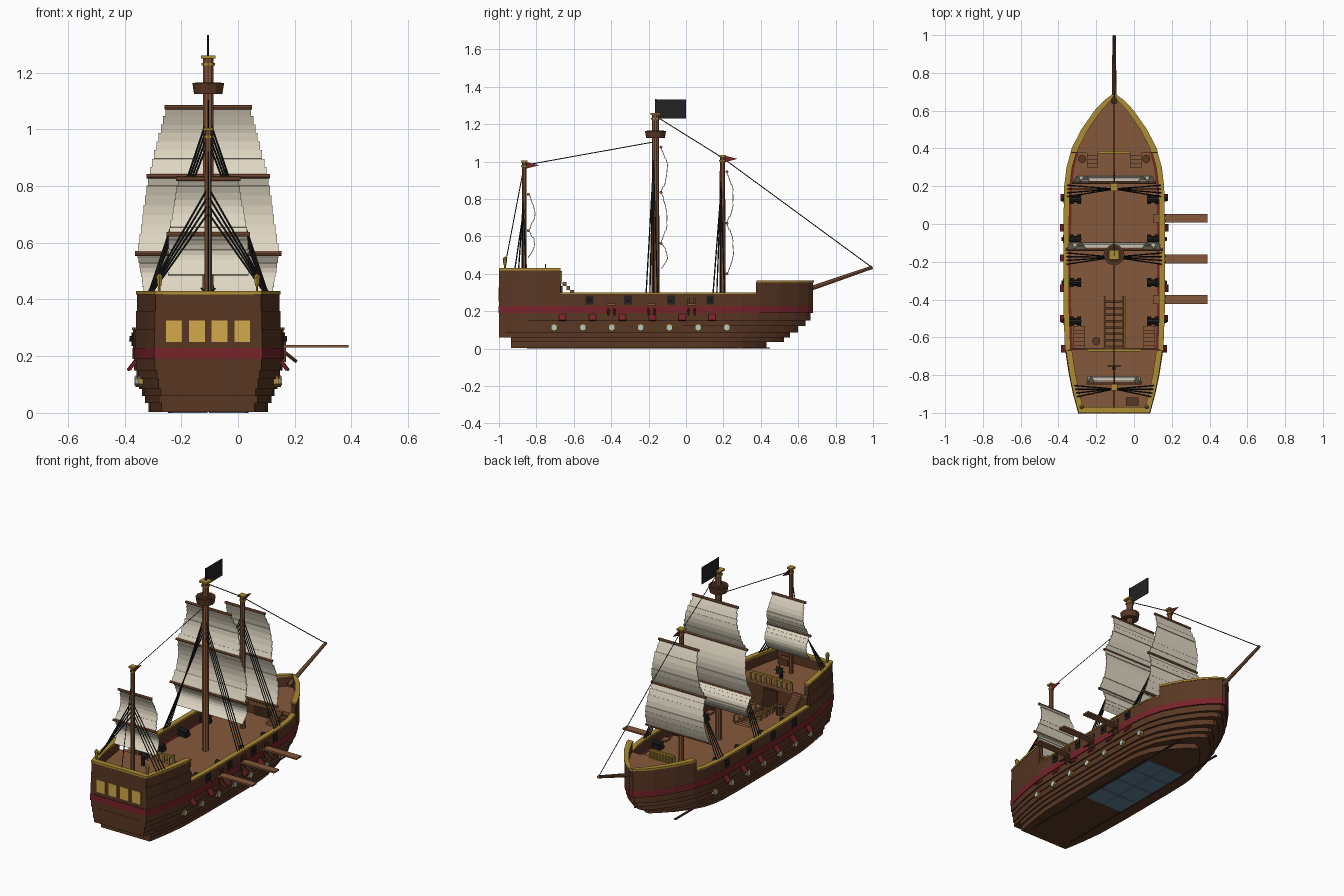
import bpy, bmesh, math
from mathutils import Vector, Matrix

if "Cube" in bpy.data.objects:
    bpy.data.objects.remove(bpy.data.objects["Cube"])

CENTRE_X = -0.105
PROFILE = [(-1, .19), (-.9, .217), (-.8, .238), (-.67, .258), (-.45, .266), (0, .266), (.2, .262),
           (.3, .25), (.4, .222), (.5, .17), (.6, .1), (.65, .052), (.68, .012)]


def material(name, code):
    rgb = [int(code[i:i + 2], 16) / 255 for i in (0, 2, 4)]
    col = [c / 12.92 if c < .04 else ((c + .055) / 1.055) ** 2.4 for c in rgb] + [1]
    m = bpy.data.materials.new(name)
    m.use_nodes = True
    m.diffuse_color = col
    m.node_tree.nodes["Principled BSDF"].inputs["Base Color"].default_value = col
    return m


HULL = material("dark hull wood", "593724")
SHADE = material("shadowed wood", "40281A")
WOOD = material("deck wood", "85583B")
GOLD = material("old gold", "AD8C32")
RED = material("deep red", "78232A")
SAIL = material("cream canvas", "E0D7C3")
BLACK = material("black iron", "222222")
LAMP = material("lit window", "D2A84B")
PALE = material("pale glass", "B4C8CC")
BLUE = material("blue glass", "5F7F92")


def half(y):
    """Half width of the hull at deck height."""
    for (a, p), (b, q) in zip(PROFILE, PROFILE[1:]):
        if y <= b:
            return p + (q - p) * max(0, y - a) / (b - a)
    return PROFILE[-1][1]


def part(name, mat, build, smooth=False):
    bm = bmesh.new()
    build(bm)
    bmesh.ops.recalc_face_normals(bm, faces=bm.faces)
    me = bpy.data.meshes.new(name)
    bm.to_mesh(me)
    bm.free()
    me.materials.append(mat)
    ob = bpy.data.objects.new(name, me)
    ob.location.x = CENTRE_X
    bpy.context.collection.objects.link(ob)
    if smooth:
        bpy.context.view_layer.objects.active = ob
        ob.select_set(True)
        bpy.ops.object.shade_smooth_by_angle()
        ob.select_set(False)
    return ob


def box(bm, c, s, rot=None):
    m = Matrix.Translation(c) @ (rot or Matrix()) @ Matrix.Diagonal((*s, 1))
    bmesh.ops.create_cube(bm, size=1, matrix=m)


def rod(bm, a, b, r, r2=None, n=8):
    a, b = Vector(a), Vector(b)
    m = Matrix.Translation((a + b) / 2) @ (b - a).to_track_quat('Z', 'Y').to_matrix().to_4x4()
    bmesh.ops.create_cone(bm, cap_ends=True, segments=n, radius1=r, radius2=r if r2 is None else r2,
                          depth=(b - a).length, matrix=m)


def strake(bm, y0, y1, z0, z1, scale=1, bow=.68, thick=None, inner=0):
    """Mirrored hull slab following the plan; thick makes it a wall."""
    ys = [y0] + [y for y, _ in PROFILE if y0 < y < y1] + [y1]
    for side in (-1, 1):
        rings = []
        for y in ys:
            o = half(y) * scale
            i = inner if thick is None else max(0, o - thick)
            i = min(i, o * .9)
            yy = y if y < -.2 else -.2 + (y + .2) * (bow + .2) / .88
            rings.append([bm.verts.new((side * x, yy, z)) for x, z in ((o, z0), (o, z1), (i, z1), (i, z0))])
        for p, q in zip(rings, rings[1:]):
            for k in range(4):
                bm.faces.new((p[k], p[k - 1], q[k - 1], q[k]))
        bm.faces.new(rings[0])
        bm.faces.new(rings[-1])


# Hull planking: solid lower strakes, then walls
ROWS = [(.004, .035, .79, .43, -.935), (.035, .06, .84, .525, -.935), (.06, .085, .88, .555, -1),
        (.085, .12, .92, .6, -1), (.12, .15, .95, .64, -1)]
for k, (z0, z1, s, bow, stern) in enumerate(ROWS):
    part(f"lower_strake_{k + 1}", HULL, lambda bm: strake(bm, stern, .68, z0, z1, s, bow))
part("upper_strake", HULL, lambda bm: strake(bm, -1, .68, .15, .19, .985, .665, .05))
part("red_stripe", RED, lambda bm: strake(bm, -1, .68, .19, .228, 1.005, .68, .04))


def bulwarks(bm):
    strake(bm, -1, .68, .228, .295, 1, .68, .025)
    strake(bm, -1, -.67, .295, .36, .99, .68, .025)
    strake(bm, -1, -.67, .36, .42, .975, .68, .025)
    strake(bm, .375, .68, .295, .355, 1, .68, .025)
    box(bm, (0, -.985, .285), (.37, .026, .27))


part("bulwarks", HULL, bulwarks)
part("stern_stripe", RED, lambda bm: box(bm, (0, -.999, .209), (.381, .008, .038)))


def rails(bm):
    strake(bm, -.67, .375, .293, .301, 1.01, .68, .03)
    strake(bm, -1, -.67, .418, .43, .99, .68, .032)
    strake(bm, .375, .68, .353, .365, 1.01, .685, .036)
    box(bm, (0, -.984, .424), (.375, .032, .012))


part("gold_rails", GOLD, rails)

# Decks, with an open hatch ahead of the raised stern
def decks(bm):
    strake(bm, -.38, .4, .205, .225, .96)
    strake(bm, -.66, -.38, .205, .225, .96, inner=.05)
    strake(bm, -.985, -.665, .345, .36, .95)
    strake(bm, .375, .66, .28, .295, .96)


part("decks", WOOD, decks)


def bulkheads(bm):
    strake(bm, -.98, -.668, .19, .345, .95)
    strake(bm, .38, .66, .19, .28, .95)


part("bulkheads", HULL, bulkheads)


def stairs(bm):
    for k in range(8):
        box(bm, (0, -.395 - k * .034, .215 - k * .008), (.096, .026, .008))
    for x in (-.185, .185):
        for k in range(6):
            box(bm, (x, -.55 - k * .02, .235 + k * .022), (.06, .02, .022))
    for x in (-.115, .115):
        for k in range(4):
            box(bm, (x, .31 + k * .02, .234 + k * .017), (.06, .02, .018))


part("stairs", WOOD, stairs)


def balusters(bm):
    for y, z, w in ((-.668, .36, .14), (.38, .295, .08)):
        box(bm, (0, y, z + .05), (2 * w, .012, .01))
        for k in range(9):
            box(bm, (w * (k / 4 - 1), y, z + .024), (.01, .01, .048))
    for x in (-.055, .055):
        box(bm, (x, -.52, .265), (.008, .27, .008))
        for k in range(6):
            box(bm, (x, -.39 - k * .052, .243), (.008, .008, .04))


part("balusters", GOLD, balusters)
part("doors", SHADE, lambda bm: [box(bm, (0, y, z), (.09, .006, h))
                                 for y, z, h in ((-.664, .28, .11), (.376, .252, .055))])


# Stern windows with frames and panes in the keel
part("stern_windows", LAMP, lambda bm: [box(bm, (k * .08 - .12, -.9985, .288), (.056, .009, .075)) for k in range(4)])
part("keel_panes", BLUE, lambda bm: [box(bm, (x, -.33 + k * .14, .003), (.126, .133, .006))
                                     for x in (-.066, .066) for k in range(4)])
part("keel_frame", SHADE, lambda bm: [box(bm, (x, -.2, .003), (.012, 1.3, .006)) for x in (-.136, .136)])

# Portholes, port lids and guns along both sides
PORTS = [-.705 + k * .154 for k in range(7)]
GUNS = [.13, -.08, -.31, -.515]
SIDES = (-1, 1)


def porthole(bm, r, depth):
    for y in PORTS:
        for s in SIDES:
            h = half(y) * .92
            rod(bm, (s * (h - .01), y, .112), (s * (h + depth), y, .112), r, n=6)


part("porthole_rims", GOLD, lambda bm: porthole(bm, .02, .012))
part("porthole_glass", PALE, lambda bm: porthole(bm, .016, .015))


def lids(bm):
    for k in range(6):
        y = -.66 + k * .16
        for s in SIDES:
            box(bm, (s * (half(y) + .006), y, .167), (.008, .038, .042), Matrix.Rotation(-s * .65, 4, 'Y'))


part("port_lids", RED, lids)
part("gun_ports", BLACK, lambda bm: [box(bm, (s * half(y), y, .26), (.008, .042, .048)) for y in GUNS for s in SIDES])


def guns(bm):
    for y in GUNS:
        for s in SIDES:
            rod(bm, (s * .175, y, .256), (s * .278, y, .262), .015, .01)
            box(bm, (s * .205, y, .236), (.06, .034, .022))
            for x in (.185, .225):
                rod(bm, (s * x, y - .024, .233), (s * x, y + .024, .233), .009)


part("guns", BLACK, guns, True)

# Boarding planks and their brackets
PLANKS = (.03, -.185, -.4)
part("boarding_planks", WOOD, lambda bm: [box(bm, (.35, y, .235), (.29, .046, .01)) for y in PLANKS])


def brackets(bm):
    for y in PLANKS:
        for d in (-.016, .016):
            rod(bm, (.262, y + d, .22), (.312, y + d, .18), .006, n=4)
            box(bm, (.268, y + d, .225), (.012, .012, .09))


part("plank_brackets", HULL, brackets)

# Masts: y, top, radius, yards (height, half length), sail foot (height, half width)
MASTS = {
    "main": (-.163, 1.255, .021, [(1.077, .155), (.835, .218), (.562, .258)], (.43, .235)),
    "fore": (.195, 1.03, .016, [(.945, .135), (.67, .185), (.4, .222)], None),
    "rear": (-.865, 1.0, .014, [(.825, .113), (.63, .147)], (.485, .15)),
}


def sails(bm, y, spans):
    for (za, ha), (zb, hb) in zip(spans, spans[1:]):
        n = 8
        pts = [(y + .035 * math.sin(math.pi * k / n), za + (zb - za) * k / n) for k in range(n + 1)]
        for k in range(n):
            w = (ha + (hb - ha) * (k + .5) / n) - .008
            (p, q), (r, t) = pts[k], pts[k + 1]
            bm.faces.new([bm.verts.new(v) for v in ((-w, p, q), (w, p, q), (w, r, t), (-w, r, t))])


for name, (y, top, r, yards, foot) in MASTS.items():
    part(name + "_mast", WOOD, lambda bm: rod(bm, (0, y, .2), (0, y, top), r, r * .9, 10), True)

    def cap(bm):
        box(bm, (0, y, top), (r * 2.5, r * 2.5, .01))
        rod(bm, (0, y, top - .03), (0, y, top - .022), r * 1.15)
    part(name + "_mast_cap", GOLD, cap)
    yy = y + r + .008
    part(name + "_yards", WOOD, lambda bm: [rod(bm, (-w, yy, z), (w, yy, z), .008) for z, w in yards], True)
    sheet = part(name + "_sails", SAIL, lambda bm: sails(bm, yy, yards + ([foot] if foot else [])))
    sheet.modifiers.new("thickness", 'SOLIDIFY').thickness = .004

    def shrouds(bm):
        head = yards[0][0] - .03
        for s in SIDES:
            for k in range(4):
                by = y + .01 - k * .02
                rod(bm, (0, y - r * .6, head - k * .03),
                    (s * (half(by) - .015), by, .425 if name == "rear" else .298), .0035, n=4)
    part(name + "_shrouds", BLACK, shrouds)


def nest(bm):
    rod(bm, (0, -.163, 1.125), (0, -.163, 1.163), .05, .056, 12)


part("lookout_nest", HULL, nest)
part("lookout_floor", SHADE, lambda bm: rod(bm, (0, -.163, 1.16), (0, -.163, 1.165), .046, n=12))
part("bowsprit", WOOD, lambda bm: rod(bm, (0, .64, .312), (0, .997, .435), .013, .009), True)


def stays(bm):
    line = [(-.97, .43), (-.865, .98), (-.17, 1.105)]
    fore = [(-.15, 1.235), (.195, 1.02), (.99, .437)]
    for path in (line, fore):
        for a, b in zip(path, path[1:]):
            rod(bm, (0, *a), (0, *b), .0025, n=4)
    rod(bm, (0, -.163, 1.25), (0, -.163, 1.333), .004, n=6)


part("stays_and_flagpole", BLACK, stays)
part("black_flag", BLACK, lambda bm: box(bm, (0, -.08, 1.28), (.004, .16, .102)))


def pennants(bm):
    for y, z in ((.205, 1.014), (-.855, .98)):
        bm.faces.new([bm.verts.new((0, y + a, z + b)) for a, b in ((0, .018), (.07, 0), (0, -.018))])


part("red_pennants", RED, pennants).modifiers.new("thickness", 'SOLIDIFY').thickness = .004

# Deck fittings: barrels, chest, lanterns and steering wheel
part("barrels", HULL, lambda bm: [rod(bm, (x, y, .22), (x, y, .275), .022, n=10)
                                  for x, y in ((-.17, .345), (.17, .345), (-.095, -.62))])
part("chest", HULL, lambda bm: box(bm, (.095, -.94, .378), (.065, .042, .036)))


def lanterns(bm):
    for s in SIDES:
        rod(bm, (s * .172, -.968, .42), (s * .172, -.968, .45), .005, n=6)
        rod(bm, (s * .172, -.968, .448), (s * .172, -.968, .48), .008, .012, 6)
        rod(bm, (s * .172, -.968, .48), (s * .172, -.968, .492), .013, .002, 6)


part("stern_lanterns", GOLD, lanterns)


def wheel(bm):
    box(bm, (0, -.765, .385), (.016, .016, .05))
    for k in range(4):
        a = math.pi * k / 4
        d = Vector((math.cos(a), 0, math.sin(a))) * .036
        rod(bm, Vector((0, -.752, .415)) - d, Vector((0, -.752, .415)) + d, .003, n=4)
    rod(bm, (0, -.755, .415), (0, -.749, .415), .024, n=12)


part("steering_wheel", BLACK, wheel)
